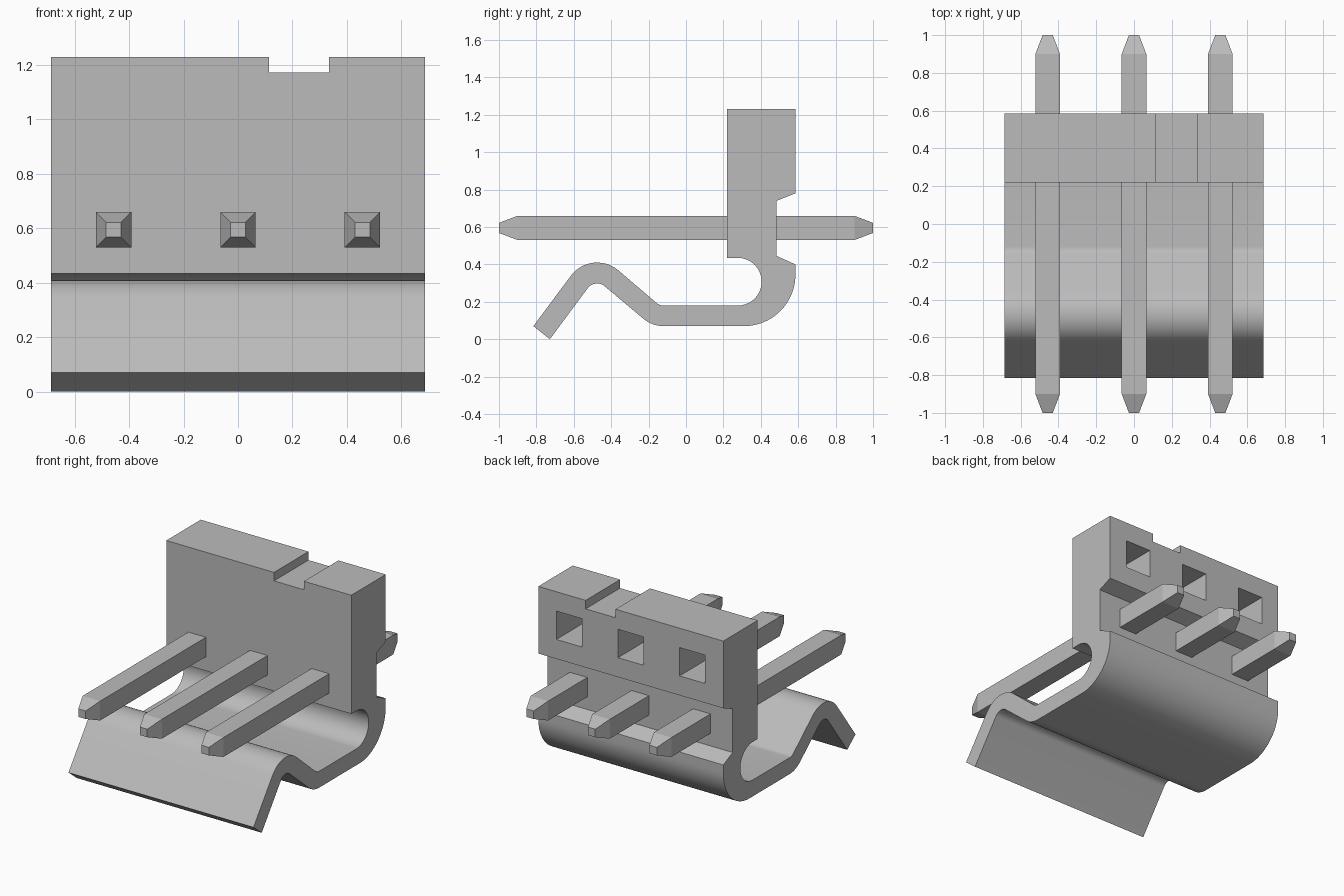
import bpy, bmesh, math

cube = bpy.data.objects.get("Cube")
if cube:
    bpy.data.objects.remove(cube, do_unlink=True)

HALF_W = 0.686                   # half width of the housing
PITCH = 0.457                    # spacing between pins
PIN_Z, PIN_R, TIP_R = 0.595, 0.065, 0.027

grey = bpy.data.materials.new("plain grey")
grey.use_nodes = True
grey.diffuse_color = (0.5, 0.5, 0.5, 1)
grey.node_tree.nodes["Principled BSDF"].inputs["Base Color"].default_value = (0.5, 0.5, 0.5, 1)


def finish(bm, name):
    bmesh.ops.recalc_face_normals(bm, faces=bm.faces)
    mesh = bpy.data.meshes.new(name)
    bm.to_mesh(mesh)
    bm.free()
    mesh.materials.append(grey)
    obj = bpy.data.objects.new(name, mesh)
    bpy.context.collection.objects.link(obj)
    return obj


def activate(obj):
    bpy.ops.object.select_all(action='DESELECT')
    obj.select_set(True)
    bpy.context.view_layer.objects.active = obj


def arc(cy, cz, r, a0, a1, n=12):
    """Points on an arc in the y-z plane, angles in degrees."""
    angles = [math.radians(a0 + (a1 - a0) * i / n) for i in range(n + 1)]
    return [(cy + r * math.cos(a), cz + r * math.sin(a)) for a in angles]


def add_box(bm, x0, x1, y0, y1, z0, z1):
    verts = bmesh.ops.create_cube(bm, size=1)["verts"]
    for v in verts:
        v.co.x = x1 if v.co.x > 0 else x0
        v.co.y = y1 if v.co.y > 0 else y0
        v.co.z = z1 if v.co.z > 0 else z0


# Housing side profile: upright block flowing into a bent spring strip
RISE = 50                         # normal direction of the rising strip
FALL = 143.13                     # normal direction of the falling strip
profile = [(0.22, 0.435), (0.22, 1.23), (0.585, 1.23), (0.585, 0.78),
           (0.485, 0.74), (0.485, 0.445), (0.585, 0.40)]
profile += arc(0.31, 0.345, 0.275, 0, -90, 20)             # outer bend
profile += arc(-0.119, 0.24, 0.17, -90, RISE - 180, 8)     # valley underside
profile += arc(-0.475, 0.235, 0.063, RISE, FALL)           # hump underside
profile += [(-0.728, 0.0), (-0.816, 0.07)]                 # free end
profile += arc(-0.475, 0.235, 0.175, FALL, RISE)           # hump top
profile += arc(-0.119, 0.24, 0.06, RISE - 180, -90, 8)     # valley top
profile += arc(0.277, 0.3075, 0.1275, -90, 90, 20)         # inner bend

bm = bmesh.new()
face = bm.faces.new([bm.verts.new((-HALF_W, y, z)) for y, z in profile])
swept = bmesh.ops.extrude_face_region(bm, geom=[face])["geom"]
bmesh.ops.translate(bm, vec=(2 * HALF_W, 0, 0),
                    verts=[g for g in swept if isinstance(g, bmesh.types.BMVert)])
housing = finish(bm, "housing")

# Cut the top notch and three blind square pockets in the back
bm = bmesh.new()
add_box(bm, 0.113, 0.335, 0.1, 0.7, 1.173, 1.4)
for i in (-1, 0, 1):
    x = i * PITCH
    add_box(bm, x - 0.095, x + 0.095, 0.315, 0.7, 0.91, 1.10)
cutter = finish(bm, "cutter")
cutter.hide_render = True
cut = housing.modifiers.new("cut", 'BOOLEAN')
cut.operation = 'DIFFERENCE'
cut.solver = 'EXACT'
cut.object = cutter
activate(housing)
bpy.ops.object.modifier_apply(modifier="cut")
bpy.data.objects.remove(cutter, do_unlink=True)
bpy.ops.object.shade_smooth_by_angle(angle=math.radians(20))

# Square pins with tapered tips at both ends
for i, name in ((-1, "right_pin"), (0, "middle_pin"), (1, "left_pin")):
    bm = bmesh.new()
    rings = []
    for y, r in ((-1, TIP_R), (-0.9, PIN_R), (0.9, PIN_R), (1, TIP_R)):
        rings.append([bm.verts.new((i * PITCH + sx * r, y, PIN_Z + sz * r))
                      for sx, sz in ((-1, -1), (1, -1), (1, 1), (-1, 1))])
    for a, b in zip(rings, rings[1:]):
        for k in range(4):
            bm.faces.new((a[k], a[(k + 1) % 4], b[(k + 1) % 4], b[k]))
    bm.faces.new(rings[0])
    bm.faces.new(rings[-1])
    finish(bm, name)
